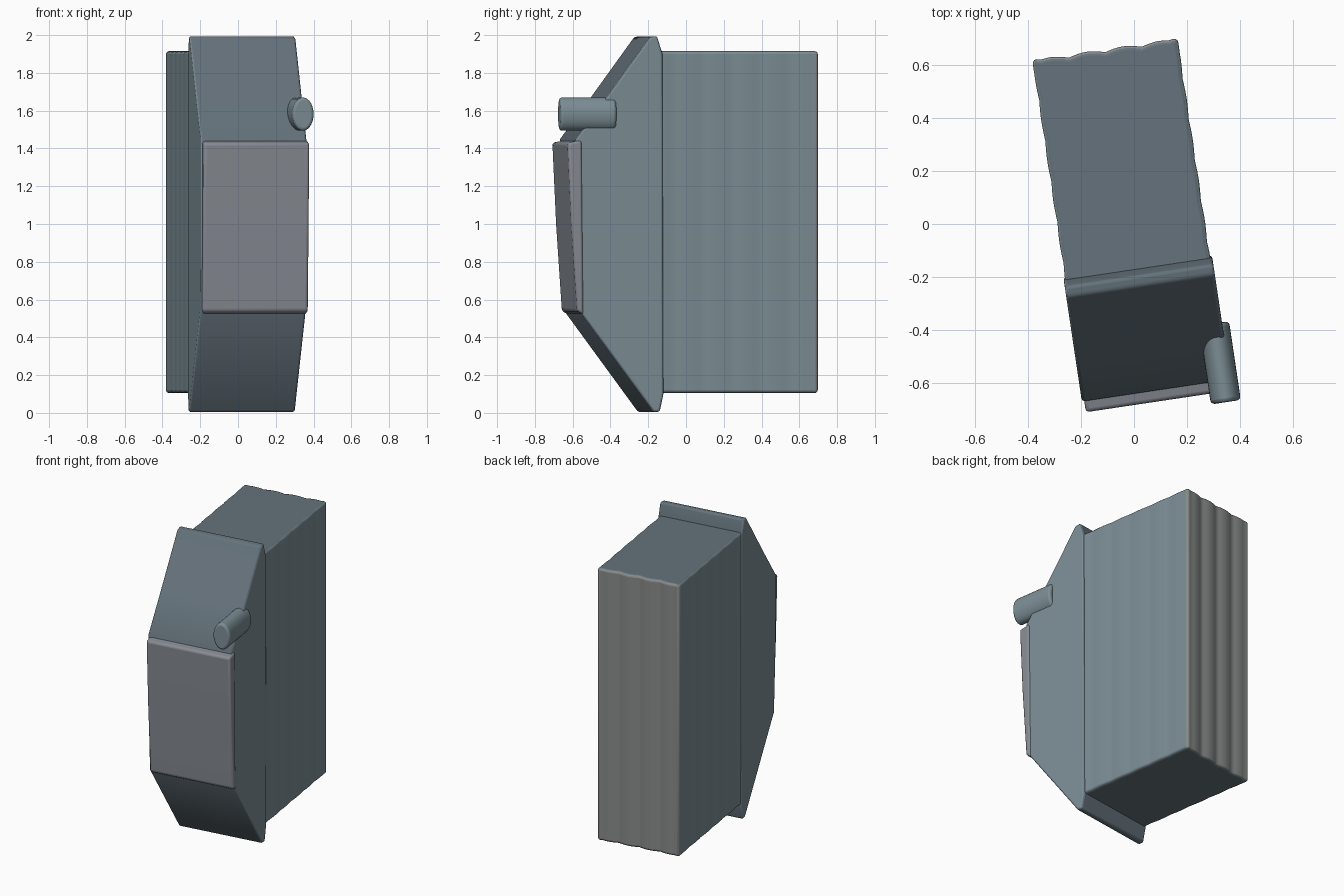
import bpy, bmesh, math
from mathutils import Matrix

if "Cube" in bpy.data.objects:
    bpy.data.objects.remove(bpy.data.objects["Cube"])

TURN = Matrix.Rotation(math.radians(8.5), 4, 'Z')   # whole model is turned slightly


def material(name, rgb):
    m = bpy.data.materials.new(name)
    m.diffuse_color = (*rgb, 1)
    m.use_nodes = True
    m.node_tree.nodes["Principled BSDF"].inputs["Base Color"].default_value = m.diffuse_color
    return m


SLATE = material("slate", (0.20, 0.27, 0.30))
DARK = material("dark_slate", (0.13, 0.17, 0.20))
PANEL = material("panel_grey", (0.24, 0.26, 0.29))
STRIP = material("strip_grey", (0.25, 0.26, 0.26))


def prism(name, points, offset, mats, bevel, pick=None):
    """Extrude a closed outline by an offset, then round its sharp edges."""
    bm = bmesh.new()
    face = bm.faces.new([bm.verts.new(p) for p in points])
    out = bmesh.ops.extrude_face_region(bm, geom=[face])
    bmesh.ops.translate(bm, vec=offset,
                        verts=[g for g in out["geom"] if isinstance(g, bmesh.types.BMVert)])
    bmesh.ops.recalc_face_normals(bm, faces=bm.faces)
    if pick:
        for f in bm.faces:
            f.material_index = pick(f)
    bm.transform(TURN)
    mesh = bpy.data.meshes.new(name)
    bm.to_mesh(mesh)
    bm.free()
    for m in mats:
        mesh.materials.append(m)
    ob = bpy.data.objects.new(name, mesh)
    bpy.context.collection.objects.link(ob)
    mod = ob.modifiers.new("round", 'BEVEL')
    mod.width, mod.segments = bevel, 3
    mod.limit_method, mod.angle_limit = 'ANGLE', math.radians(38)
    bpy.context.view_layer.objects.active = ob
    ob.select_set(True)
    bpy.ops.object.shade_smooth_by_angle(angle=math.radians(40))
    ob.select_set(False)
    return ob


def rippled(a, b, waves, amp, steps):
    """Points from a to b with shallow grooves pushed inward (left of travel)."""
    (x0, y0), (x1, y1) = a, b
    length = math.hypot(x1 - x0, y1 - y0)
    nx, ny = -(y1 - y0) / length, (x1 - x0) / length
    pts = []
    for i in range(steps):
        t = i / steps
        d = amp * (1 - abs(math.sin(math.pi * waves * t))) if 0.06 < t < 0.94 else 0
        pts.append((x0 + (x1 - x0) * t + nx * d, y0 + (y1 - y0) * t + ny * d))
    return pts


# Main block with vertical grooves on the sides and back
L, R, BACK, FRONT = -0.288, 0.266, 0.668, -0.26
outline = (rippled((L, FRONT), (R, FRONT), 1, 0, 1)
           + rippled((R, FRONT), (R, BACK), 6, 0.004, 48)
           + rippled((R, BACK), (L, BACK), 4, 0.012, 32)
           + rippled((L, BACK), (L, FRONT), 6, 0.004, 48))


def body_pick(f):
    if abs(f.normal.z) > 0.9:
        return 1
    return 2 if f.calc_center_median().y > BACK - 0.02 else 0


prism("main_block", [(x, y, 0.105) for x, y in outline], (0, 0, 1.81),
      [SLATE, DARK, STRIP], 0.03, body_pick)

# Faceted front housing with lips standing above and below the block
profile = [(-0.165, 1.90), (-0.195, 1.995), (-0.235, 1.99), (-0.475, 1.66),
           (-0.632, 1.45), (-0.632, 1.0), (-0.61, 0.54), (-0.215, 0.005),
           (-0.18, 0.005), (-0.16, 0.10)]
prism("front_housing", [(-0.293, y, z) for y, z in profile], (0.566, 0, 0),
      [SLATE, DARK], 0.012,
      lambda f: 0 if abs(f.normal.x) > 0.9 else 1)

# Raised front panel, leaning slightly
plate = [(-0.60, 1.445), (-0.675, 1.43), (-0.655, 1.0), (-0.624, 0.54), (-0.59, 0.52)]
prism("front_panel", [(-0.284, y, z) for y, z in plate], (0.566, 0, 0),
      [PANEL], 0.014)

# Oval peg at the upper right of the front
oval = [(0.243 + 0.057 * math.cos(a), -0.715, 1.582 + 0.088 * math.sin(a))
        for a in (2 * math.pi * i / 28 for i in range(28))]
prism("side_peg", oval, (0, 0.30, 0), [SLATE], 0.015)
